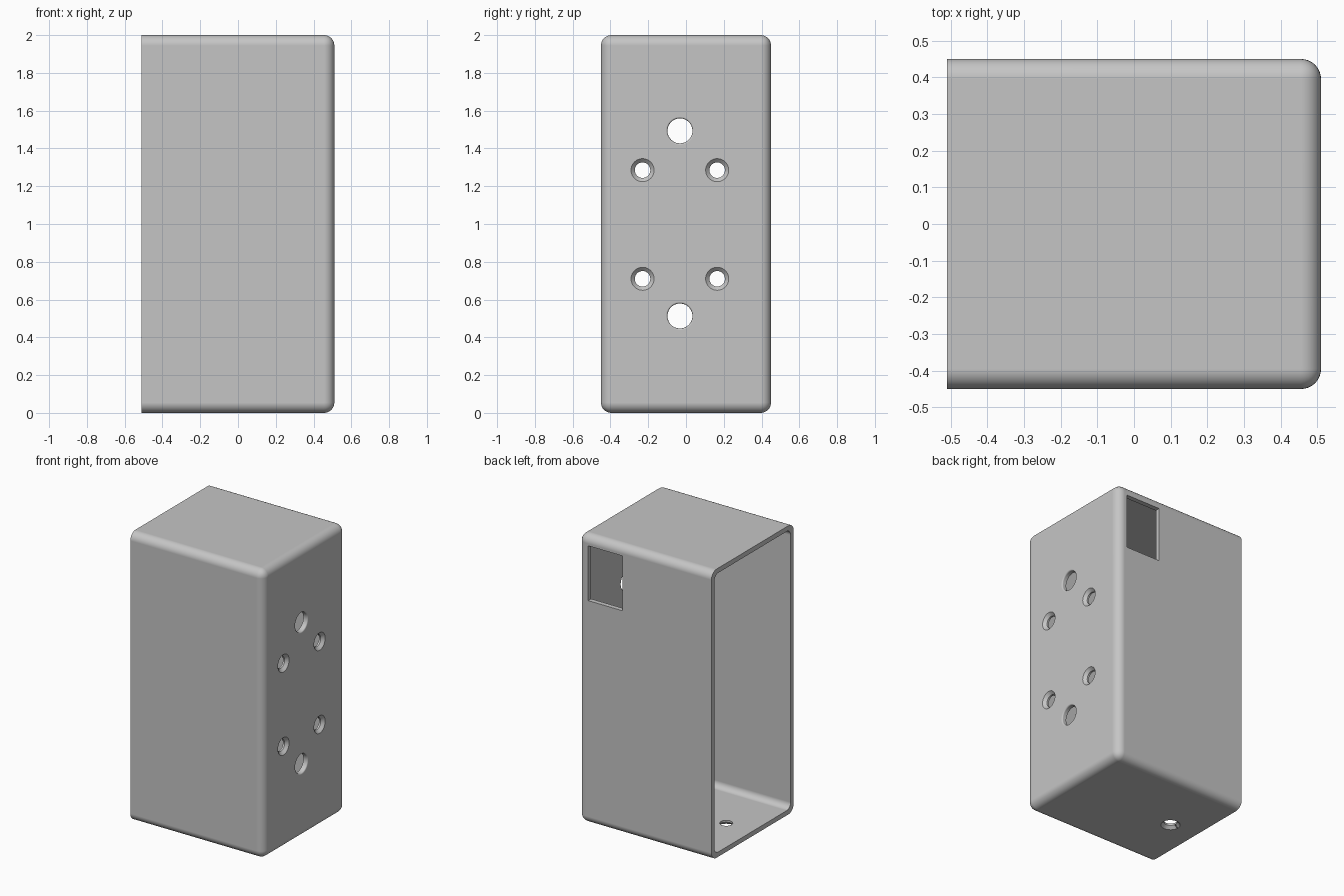
import bpy, bmesh, math
from mathutils import Matrix, Vector

cube = bpy.data.objects.get("Cube")
if cube:
    bpy.data.objects.remove(cube, do_unlink=True)

SIZE = Vector((1.02, 0.9, 2.0))
WALL = 0.033
HX, HY, H = SIZE.x / 2, SIZE.y / 2, SIZE.z

grey = bpy.data.materials.new("light_grey")
grey.use_nodes = True
colour = (0.56, 0.56, 0.56, 1)
grey.diffuse_color = colour
grey.node_tree.nodes["Principled BSDF"].inputs["Base Color"].default_value = colour


def make_object(name, bm):
    bmesh.ops.recalc_face_normals(bm, faces=bm.faces[:])
    mesh = bpy.data.meshes.new(name)
    bm.to_mesh(mesh)
    bm.free()
    mesh.materials.append(grey)
    obj = bpy.data.objects.new(name, mesh)
    bpy.context.collection.objects.link(obj)
    return obj


def block(name, low, high, radius=0):
    """Box between two corners; all edges rounded except those of the -x end."""
    low, high = Vector(low), Vector(high)
    bm = bmesh.new()
    bmesh.ops.create_cube(bm, size=1)
    for v in bm.verts:
        v.co = Vector(high[i] if v.co[i] > 0 else low[i] for i in range(3))
    if radius:
        edges = [e for e in bm.edges if max(v.co.x for v in e.verts) > low.x + 0.1]
        bmesh.ops.bevel(bm, geom=edges, offset=radius, segments=8, profile=0.5,
                        affect='EDGES', clamp_overlap=True)
    return make_object(name, bm)


def round_cutter(name, profile, centre, outward, sides=48):
    """Turned solid; profile holds (radius, height along the outward direction)."""
    bm = bmesh.new()
    rings = []
    for r, h in profile:
        rings.append([bm.verts.new((r * math.cos(a), r * math.sin(a), h))
                      for a in (2 * math.pi * k / sides for k in range(sides))])
    for lower, upper in zip(rings, rings[1:]):
        for k in range(sides):
            n = (k + 1) % sides
            bm.faces.new((lower[k], lower[n], upper[n], upper[k]))
    bm.faces.new(rings[0])
    bm.faces.new(rings[-1])
    turn = Vector(outward).to_track_quat('Z', 'Y').to_matrix().to_4x4()
    bmesh.ops.transform(bm, matrix=Matrix.Translation(centre) @ turn, verts=bm.verts[:])
    return make_object(name, bm)


# Outer shell and the hollow, open towards -x
case = block("open_case", (-HX, -HY, 0), (HX, HY, H), 0.055)
cutters = [block("cavity_cutter", (-HX - 0.2, -HY + WALL, WALL),
                 (HX - WALL, HY - WALL, H - WALL), 0.042)]

# Rectangular window in the back wall
cutters.append(block("window_cutter", (0.17, HY - 0.1, 1.55), (0.435, HY + 0.1, 1.93)))

# Countersunk screw holes: four in the side wall, one in the floor
countersink = [(0.041, -0.1), (0.041, -0.02), (0.061, 0), (0.061, 0.05)]
for y in (-0.23, 0.165):
    for z in (0.71, 1.285):
        cutters.append(round_cutter("screw_cutter", countersink, (HX, y, z), (1, 0, 0)))
cutters.append(round_cutter("floor_screw_cutter", countersink, (-0.305, -0.005, 0), (0, 0, -1)))

# Cable holes with a softened outer lip
lip = 0.009
cable = [(0.066, -0.1)]
for k in range(5):
    a = math.pi / 2 * k / 4
    cable.append((0.066 + lip * (1 - math.cos(a)), -lip + lip * math.sin(a)))
cable.append((cable[-1][0], 0.05))
for z in (0.513, 1.493):
    cutters.append(round_cutter("cable_cutter", cable, (HX, -0.032, z), (1, 0, 0)))

# Cut everything, then remove the cutters
bpy.ops.object.select_all(action='DESELECT')
bpy.context.view_layer.objects.active = case
case.select_set(True)
for cutter in cutters:
    cutter.hide_render = True
    mod = case.modifiers.new("cut", 'BOOLEAN')
    mod.operation = 'DIFFERENCE'
    mod.solver = 'EXACT'
    mod.object = cutter
    bpy.ops.object.modifier_apply(modifier=mod.name)
    bpy.data.objects.remove(cutter, do_unlink=True)

# Smooth roundings, crisp rims and flat walls
bpy.ops.object.shade_smooth_by_angle(angle=math.radians(30))
weighted = case.modifiers.new("flat_walls", 'WEIGHTED_NORMAL')
weighted.keep_sharp = True
